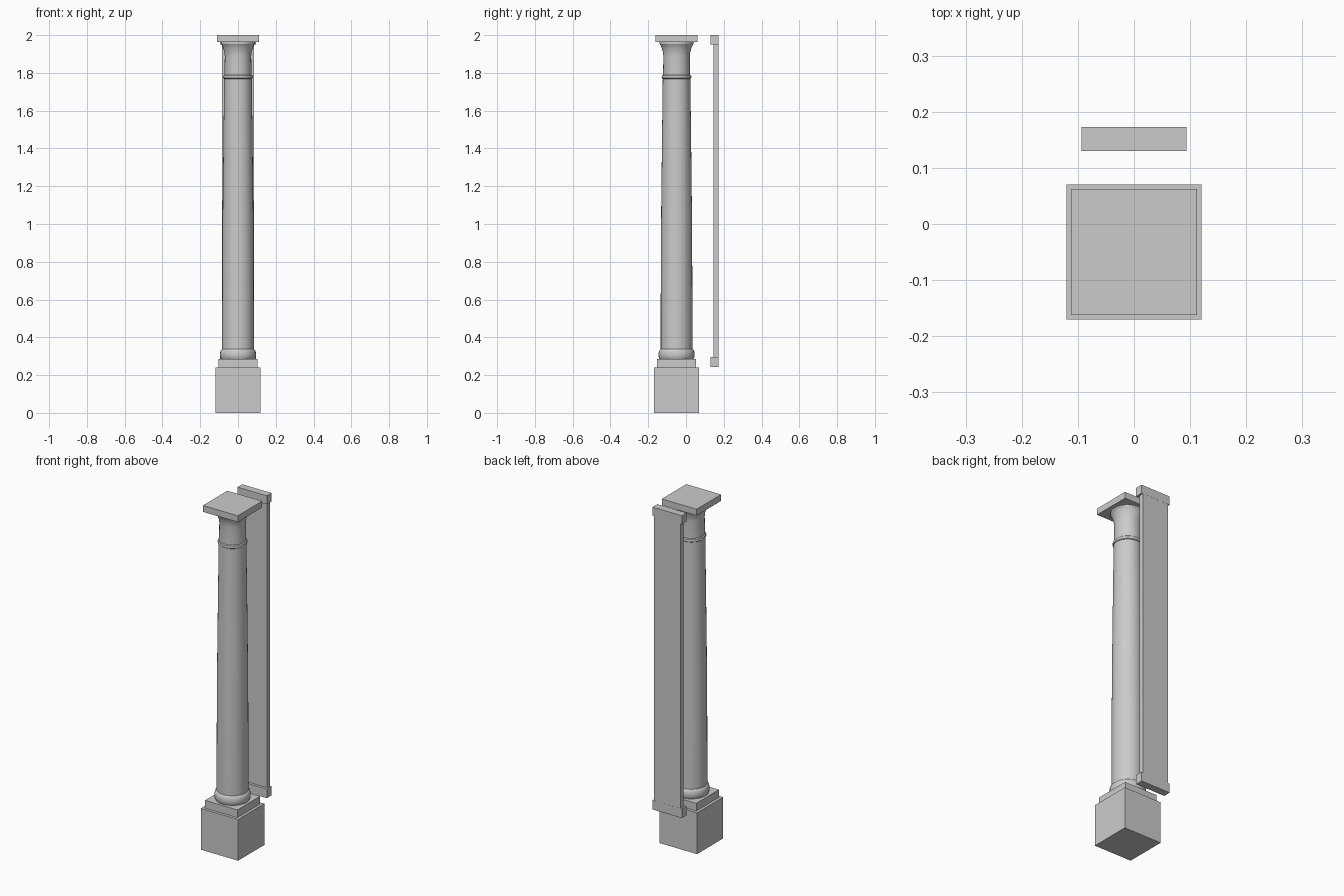
import bpy, bmesh, math

if "Cube" in bpy.data.objects:
    bpy.data.objects.remove(bpy.data.objects["Cube"])

stone = bpy.data.materials.new("grey_stone")
stone.diffuse_color = (0.6, 0.6, 0.6, 1)
stone.use_nodes = True
stone.node_tree.nodes["Principled BSDF"].inputs["Base Color"].default_value = stone.diffuse_color

CY = -0.05      # column axis in y
SIDES = 32


def finish(name, bm):
    bmesh.ops.recalc_face_normals(bm, faces=bm.faces)
    me = bpy.data.meshes.new(name)
    bm.to_mesh(me)
    bm.free()
    me.materials.append(stone)
    ob = bpy.data.objects.new(name, me)
    bpy.context.collection.objects.link(ob)
    return ob


def box(name, x, y0, y1, z0, z1):
    bm = bmesh.new()
    bmesh.ops.create_cube(bm, size=1)
    for v in bm.verts:
        v.co = (v.co.x * 2 * x, y1 if v.co.y > 0 else y0, z1 if v.co.z > 0 else z0)
    return finish(name, bm)


def square(name, half, z0, z1):
    return box(name, half, CY - half, CY + half, z0, z1)


def lathe(name, profile):
    bm = bmesh.new()
    rings = []
    for r, z in profile:
        rings.append([bm.verts.new((r * math.cos(2 * math.pi * i / SIDES),
                                    CY + r * math.sin(2 * math.pi * i / SIDES), z))
                      for i in range(SIDES)])
    for a, b in zip(rings, rings[1:]):
        for i in range(SIDES):
            j = (i + 1) % SIDES
            bm.faces.new((a[i], a[j], b[j], b[i]))
    bm.faces.new(rings[0])
    bm.faces.new(rings[-1])
    ob = finish(name, bm)
    bpy.ops.object.select_all(action='DESELECT')
    ob.select_set(True)
    bpy.context.view_layer.objects.active = ob
    bpy.ops.object.shade_smooth_by_angle(angle=math.radians(35))
    return ob


# Square blocks: pedestal, plinth and abacus
square("pedestal", 0.12, 0, 0.24)
square("plinth", 0.104, 0.24, 0.285)
square("abacus", 0.112, 1.963, 2.0)

# Round base moulding
lathe("base_moulding", [(0.09, 0.285), (0.094, 0.293), (0.096, 0.308),
                        (0.094, 0.323), (0.09, 0.333), (0.084, 0.338)])

# Tapering shaft
lathe("shaft", [(0.084, 0.338), (0.084, 0.55), (0.083, 0.8), (0.081, 1.1),
                (0.077, 1.45), (0.073, 1.772)])

# Necking ring
lathe("neck_ring", [(0.072, 1.768), (0.077, 1.772), (0.079, 1.779),
                    (0.077, 1.786), (0.072, 1.79)])

# Neck with flared capital
lathe("capital", [(0.071, 1.785), (0.070, 1.89), (0.072, 1.908), (0.078, 1.93),
                  (0.085, 1.947), (0.09, 1.954), (0.09, 1.963)])

# Flat pilaster behind, with end blocks
box("pilaster_shaft", 0.085, 0.145, 0.1725, 0.295, 1.95)
for name, z0, z1 in (("pilaster_base", 0.242, 0.295), ("pilaster_cap", 1.95, 2.0)):
    box(name, 0.094, 0.13, 0.173, z0, z1)
